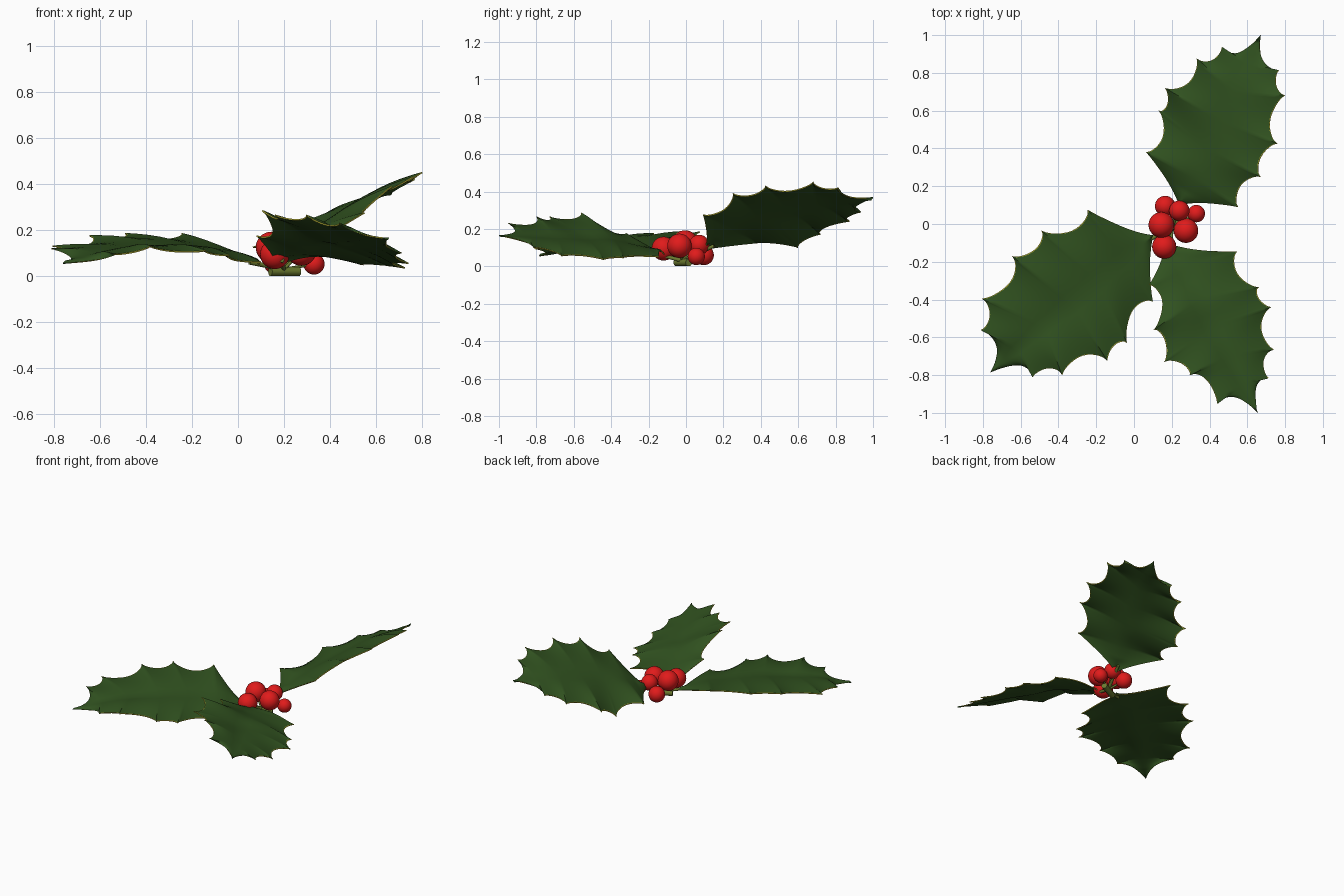
import bpy, math
from mathutils import Vector as V

if "Cube" in bpy.data.objects:
    bpy.data.objects.remove(bpy.data.objects["Cube"])


def mat(name, rgb):
    m = bpy.data.materials.new(name)
    m.diffuse_color = (*rgb, 1)
    m.use_nodes = True
    m.node_tree.nodes["Principled BSDF"].inputs["Base Color"].default_value = m.diffuse_color
    return m


GREEN = mat("leaf_green", (0.030, 0.083, 0.014))
RIM = mat("leaf_rim_yellow", (0.50, 0.47, 0.04))
OLIVE = mat("stem_olive", (0.15, 0.20, 0.03))
RED = mat("berry_red", (0.75, 0.011, 0.011))


def edge_points(base, spikes, tip, per, rise):
    """Scalloped leaf edge: concave arcs between the spike points."""
    pts = [V(base)] + [V(s) for s in spikes] + [V(tip)]
    b, t = V(base), V(tip)
    n, out = len(pts) - 1, []
    for i in range(n):
        p, q = pts[i], pts[i + 1]
        depth = (0.05 if i == 0 else 0.27) * (q - p).length
        for k in range(per):
            f = k / per
            f = f - 0.09 * math.sin(2 * math.pi * f)  # denser rows near the spikes
            c = p.lerp(q, f)
            inward = b.lerp(t, 0.15 + 0.6 * (i + f) / n) - c
            c = c + inward.normalized() * depth * math.sin(math.pi * f) ** 0.55
            if i == 0:
                c.z += rise * math.sin(math.pi * f)
            out.append(c)
    return out + [t]


def leaf(name, base, left, right, tip, rise=(0, 0), per=14, cols=6, bow=0.014):
    L = edge_points(base, left, tip, per, rise[0])
    R = edge_points(base, right, tip, per, rise[1])
    n = len(L) - 1
    steps = [c / cols for c in range(cols)] + [0.985, 1.0]
    row = [-s for s in reversed(steps)] + steps[1:]
    verts, faces = [], []
    for i in range(n + 1):
        f = i / n
        mid = V(base).lerp(V(tip), f)
        # midrib height follows the average of both edges, smoothed over a scallop
        lo, hi = max(0, i - per // 2), min(n, i + per // 2)
        zs = [(L[j].z + R[j].z) / 2 for j in range(lo, hi + 1)]
        if 0 < i < n:
            mid.z = sum(zs) / len(zs)
        for c in row:
            s = abs(c)
            p = mid.lerp(L[i] if c < 0 else R[i], s)
            p.z += bow * math.sin(math.pi * s) * math.sin(math.pi * f)
            verts.append(p)
    w = len(row)
    for i in range(n):
        for c in range(w - 1):
            a = i * w + c
            faces.append((a, a + 1, a + w + 1, a + w))
    me = bpy.data.meshes.new(name)
    me.from_pydata(verts, [], faces)
    ob = bpy.data.objects.new(name, me)
    bpy.context.collection.objects.link(ob)
    me.materials.append(GREEN)
    me.materials.append(RIM)
    for p in me.polygons:  # outermost column is the pale rim
        p.material_index = int(p.index % (w - 1) in (0, w - 2))
    bpy.ops.object.select_all(action='DESELECT')
    ob.select_set(True)
    bpy.context.view_layer.objects.active = ob
    weld = ob.modifiers.new("weld", 'WELD')
    weld.merge_threshold = 0.0003
    bpy.ops.object.modifier_apply(modifier="weld")
    # thin sheet with a pale rim
    sol = ob.modifiers.new("thickness", 'SOLIDIFY')
    sol.thickness, sol.offset = 0.006, 0
    bpy.ops.object.modifier_apply(modifier="thickness")
    bpy.ops.object.shade_smooth_by_angle(angle=math.radians(50))


def rod(name, pts, r):
    cu = bpy.data.curves.new(name, 'CURVE')
    cu.dimensions, cu.bevel_depth, cu.bevel_resolution = '3D', r, 3
    cu.use_fill_caps = True
    sp = cu.splines.new('POLY')
    sp.points.add(len(pts) - 1)
    for p, c in zip(sp.points, pts):
        p.co = (*c, 1)
    cu.materials.append(OLIVE)
    ob = bpy.data.objects.new(name, cu)
    bpy.context.collection.objects.link(ob)


# leaves: base, spikes up each side, tip
leaf("leaf_back", (0.24, 0.10, 0.09),
     [(0.065, 0.38, 0.125), (0.132, 0.60, 0.10), (0.165, 0.72, 0.17),
      (0.333, 0.875, 0.24), (0.465, 0.935, 0.29)],
     [(0.55, 0.09, 0.275), (0.67, 0.25, 0.39), (0.76, 0.425, 0.43),
      (0.80, 0.68, 0.45), (0.767, 0.812, 0.42)], (0.67, 1.0, 0.37))
leaf("leaf_left", (0.10, -0.06, 0.045),
     [(0.10, -0.41, 0.06), (-0.038, -0.63, 0.09), (-0.14, -0.725, 0.11),
      (-0.38, -0.80, 0.13), (-0.535, -0.81, 0.095)],
     [(-0.245, 0.075, 0.185), (-0.49, -0.035, 0.185), (-0.645, -0.17, 0.175),
      (-0.805, -0.395, 0.13), (-0.81, -0.56, 0.12)], (-0.76, -0.785, 0.055), (0.02, 0))
leaf("leaf_front", (0.17, -0.10, 0.05),
     [(0.08, -0.32, 0.175), (0.105, -0.56, 0.285), (0.16, -0.73, 0.265),
      (0.295, -0.80, 0.265), (0.44, -0.95, 0.23)],
     [(0.545, -0.145, 0.05), (0.66, -0.335, 0.045), (0.725, -0.44, 0.035),
      (0.74, -0.665, 0.055), (0.71, -0.815, 0.10)], (0.655, -1.0, 0.165), (0, 0.035))

# stem and leaf stalks
rod("stem", [(0.14, -0.05, 0.02), (0.265, 0.015, 0.02)], 0.02)
hub = (0.2, -0.02, 0.03)
for i, end in enumerate([(0.26, 0.15, 0.11), (0.05, -0.10, 0.06), (0.19, -0.17, 0.07)]):
    rod(f"leaf_stalk_{i}", [hub, end], 0.010)

# berries on short stalks
for i, (x, y, z, r) in enumerate([(0.165, 0.095, 0.06, 0.054), (0.24, 0.07, 0.115, 0.054),
                                  (0.33, 0.055, 0.053, 0.046), (0.145, -0.005, 0.125, 0.068),
                                  (0.275, -0.035, 0.11, 0.065), (0.16, -0.12, 0.095, 0.064)]):
    rod(f"berry_stalk_{i}", [hub, (x, y, z)], 0.007)
    bpy.ops.mesh.primitive_uv_sphere_add(segments=32, ring_count=16, radius=r, location=(x, y, z))
    ob = bpy.context.object
    ob.name = f"berry_{i}"
    ob.data.materials.append(RED)
    bpy.ops.object.shade_smooth_by_angle(angle=math.radians(60))
